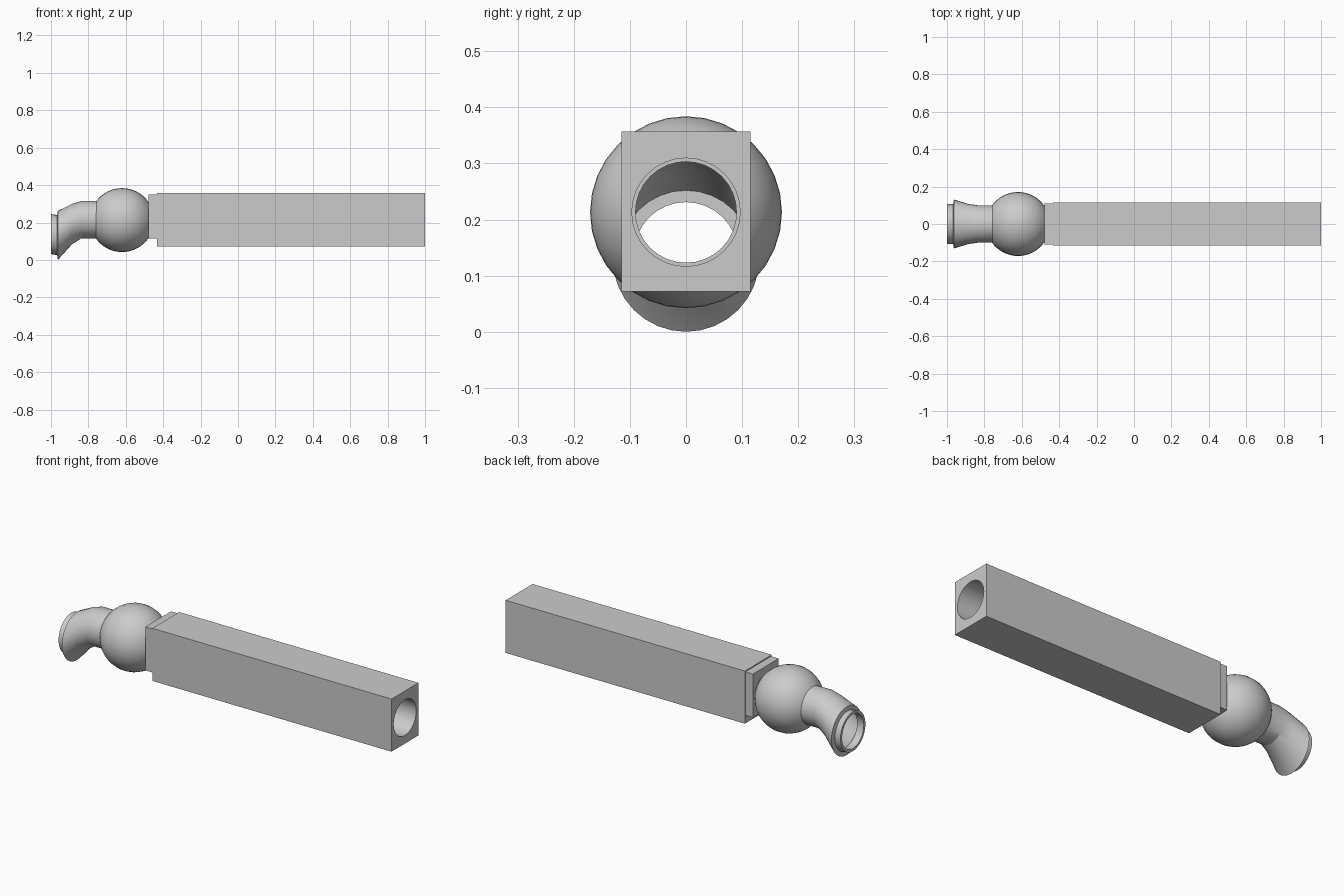
import bpy, bmesh
from math import sin, cos, pi, asin

if "Cube" in bpy.data.objects:
    bpy.data.objects.remove(bpy.data.objects["Cube"])

SEG = 32
AXIS_Z = 0.213


def smooth(ob):
    bpy.context.view_layer.objects.active = ob
    for o in bpy.context.selected_objects:
        o.select_set(False)
    ob.select_set(True)
    bpy.ops.object.shade_smooth_by_angle(angle=0.45)


def loft(name, rings, closed=True):
    """Skin circular rings (x, centre z, radius); closed joins last to first."""
    bm = bmesh.new()
    loops = [[bm.verts.new((x, r * cos(2 * pi * i / SEG), z + r * sin(2 * pi * i / SEG)))
              for i in range(SEG)] for x, z, r in rings]
    for a, b in zip(loops, loops[1:] + loops[:1] if closed else loops[1:]):
        for i in range(SEG):
            j = (i + 1) % SEG
            bm.faces.new((a[i], a[j], b[j], b[i]))
    if not closed:
        bm.faces.new(loops[0])
        bm.faces.new(loops[-1])
    bmesh.ops.recalc_face_normals(bm, faces=bm.faces)
    me = bpy.data.meshes.new(name)
    bm.to_mesh(me)
    bm.free()
    ob = bpy.data.objects.new(name, me)
    bpy.context.collection.objects.link(ob)
    return ob


def bored_block(name, x0, x1, half_y, z0, z1, bore):
    """Rectangular block with a round hole along x."""
    bpy.ops.mesh.primitive_cube_add(size=1, location=((x0 + x1) / 2, 0, (z0 + z1) / 2))
    ob = bpy.context.object
    ob.name = name
    ob.scale = (x1 - x0, 2 * half_y, z1 - z0)
    bpy.ops.object.transform_apply(location=True, rotation=False, scale=True)
    cutter = loft(name + "_cutter", [(x0 - 0.1, AXIS_Z, bore), (x1 + 0.1, AXIS_Z, bore)], False)
    mod = ob.modifiers.new("bore", 'BOOLEAN')
    mod.operation = 'DIFFERENCE'
    mod.solver = 'EXACT'
    mod.object = cutter
    bpy.ops.object.modifier_apply(modifier=mod.name)
    bpy.data.objects.remove(cutter)
    smooth(ob)
    return ob


# long rectangular barrel and the stepped collar behind it
bored_block("barrel", -0.433, 1.0, 0.115, 0.072, 0.357, 0.0965)
bored_block("collar", -0.478, -0.433, 0.11, 0.115, 0.351, 0.0965)

# bored ball joint
R, BORE = 0.171, 0.0965
a0 = asin(BORE / R)
N = 16
arc = [a0 + (pi - 2 * a0) * i / N for i in range(N + 1)]
smooth(loft("ball", [(-0.62 + R * cos(a), AXIS_Z, R * sin(a)) for a in arc]))

# hollow neck, bending down into a flared mouth with a narrower end ring
smooth(loft("neck", [
    (-0.755, 0.215, 0.100), (-0.838, 0.215, 0.100), (-0.888, 0.191, 0.108),
    (-0.963, 0.131, 0.131), (-0.967, 0.133, 0.107), (-1.0, 0.138, 0.107),
    (-1.0, 0.138, 0.093), (-0.960, 0.138, 0.093), (-0.960, 0.133, 0.119),
    (-0.885, 0.191, 0.098), (-0.835, 0.213, 0.090), (-0.755, 0.213, 0.090)]))
